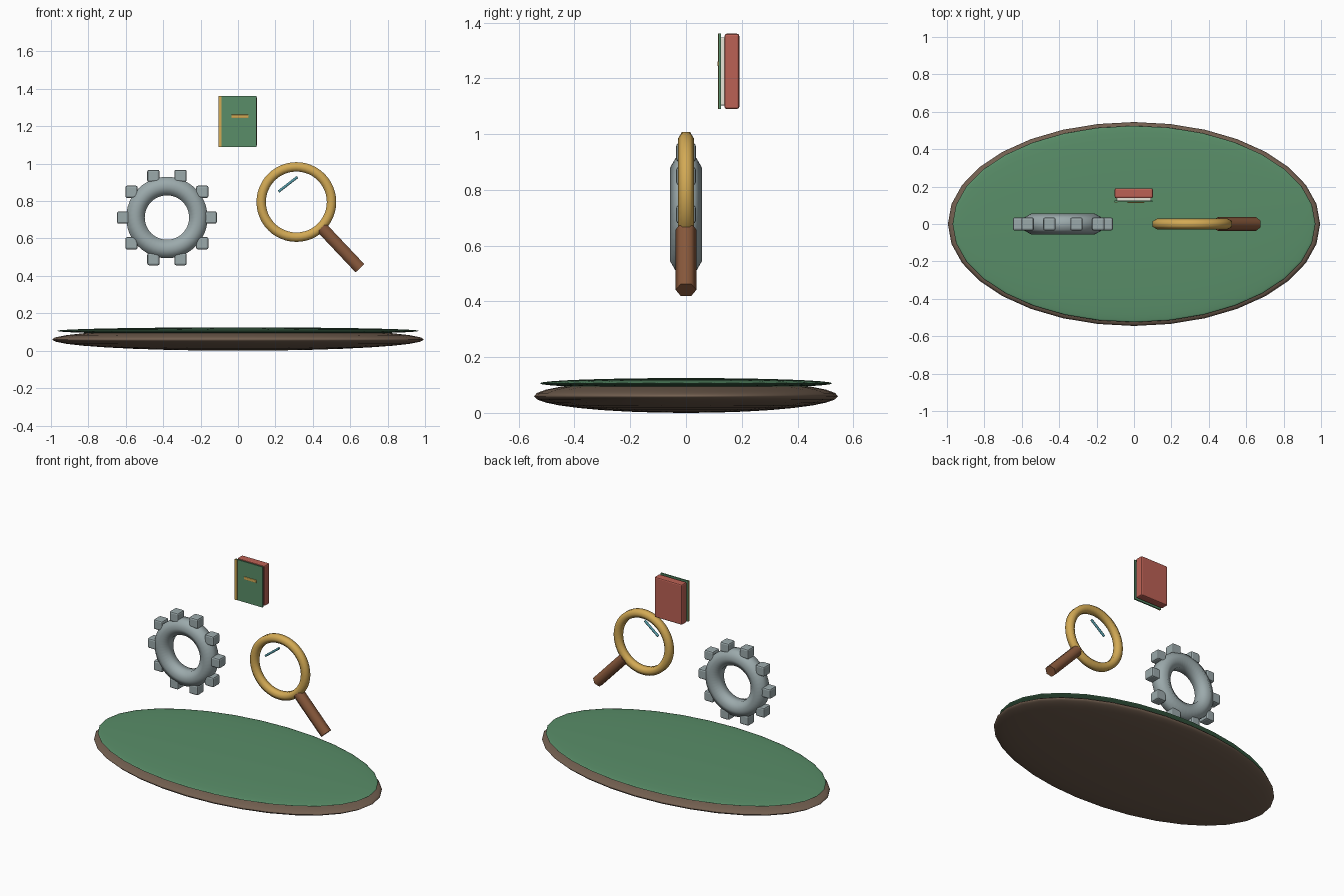
import bpy, bmesh, math
from mathutils import Vector

if "Cube" in bpy.data.objects:
    bpy.data.objects.remove(bpy.data.objects["Cube"])


def mat(name, rgb):
    m = bpy.data.materials.new(name)
    m.diffuse_color = (*rgb, 1)
    m.use_nodes = True
    m.node_tree.nodes["Principled BSDF"].inputs["Base Color"].default_value = m.diffuse_color
    return m


GREEN = mat("green", (0.10, 0.27, 0.14))
WOOD = mat("dark_wood", (0.17, 0.115, 0.08))
BROWN = mat("handle_brown", (0.25, 0.10, 0.045))
GOLD = mat("gold", (0.65, 0.40, 0.09))
STEEL = mat("steel", (0.33, 0.40, 0.41))
RED = mat("red", (0.50, 0.12, 0.09))
PAPER = mat("paper", (0.80, 0.78, 0.68))
TEAL = mat("teal", (0.09, 0.32, 0.38))


def finish(name, m, angle=None):
    o = bpy.context.object
    o.name = name
    o.data.materials.append(m)
    if angle:
        bpy.ops.object.shade_smooth_by_angle(angle=math.radians(angle))
    return o


def disc(name, z, size, m):
    bpy.ops.mesh.primitive_uv_sphere_add(segments=32, ring_count=16, radius=1, location=(0, 0, z))
    bpy.context.object.scale = size
    return finish(name, m, 180)


def box(name, x, y, z, m, bevel=0):
    """Box from (min, max) pairs, optionally bevelled."""
    bpy.ops.mesh.primitive_cube_add(size=1, location=[sum(p) / 2 for p in (x, y, z)])
    bpy.context.object.scale = [p[1] - p[0] for p in (x, y, z)]
    bpy.ops.object.transform_apply(location=False, rotation=False, scale=True)
    o = finish(name, m)
    if bevel:
        b = o.modifiers.new("bevel", "BEVEL")
        b.width, b.segments = bevel, 2
    return o


def rod(name, a, b, r, m):
    """Six-sided rod between two points in an xz plane."""
    a, b = Vector(a), Vector(b)
    d = b - a
    bpy.ops.mesh.primitive_cylinder_add(vertices=6, radius=r, depth=d.length,
                                        location=(a + b) / 2,
                                        rotation=(0, math.atan2(d.x, d.z), 0))
    return finish(name, m, 65)


def ring(name, centre, R, r, m, n=48, k=6):
    """Upright ring with a hexagonal section, points facing front and back."""
    bm = bmesh.new()
    rows = []
    for i in range(n):
        a = 2 * math.pi * i / n
        row = []
        for j in range(k):
            t = math.pi / 2 + 2 * math.pi * j / k
            d = R + r * math.cos(t)
            row.append(bm.verts.new((d * math.cos(a), r * math.sin(t), d * math.sin(a))))
        rows.append(row)
    for i in range(n):
        p, q = rows[i], rows[(i + 1) % n]
        for j in range(k):
            f = bm.faces.new((p[j], q[j], q[(j + 1) % k], p[(j + 1) % k]))
            f.smooth = True
    bmesh.ops.recalc_face_normals(bm, faces=bm.faces)
    me = bpy.data.meshes.new(name)
    bm.to_mesh(me)
    bm.free()
    o = bpy.data.objects.new(name, me)
    o.location = centre
    me.materials.append(m)
    bpy.context.collection.objects.link(o)


# oval base with felt top
disc("base", 0.06, (0.995, 0.545, 0.06), WOOD)
disc("felt_top", 0.106, (0.97, 0.525, 0.019), GREEN)

# gear: ring plus ten upright block teeth
GX, GZ = -0.38, 0.712
ring("gear_ring", (GX, 0, GZ), 0.168, 0.057, STEEL)
for i in range(10):
    a = math.tau * i / 10
    x, z = GX + 0.234 * math.cos(a), GZ + 0.234 * math.sin(a)
    box(f"gear_tooth_{i}", (x - 0.033, x + 0.033), (-0.035, 0.035),
        (z - 0.033, z + 0.033), STEEL, 0.01)

# magnifying glass
ring("lens_rim", (0.312, 0, 0.795), 0.188, 0.029, GOLD)
rod("lens_handle", (0.447, 0, 0.658), (0.652, 0, 0.441), 0.037, BROWN)
rod("lens_glint", (0.217, -0.018, 0.851), (0.318, -0.018, 0.929), 0.008, TEAL)

# book
box("book_back", (-0.103, 0.101), (0.138, 0.191), (1.09, 1.36), RED, 0.008)
box("book_pages", (-0.093, 0.091), (0.122, 0.15), (1.103, 1.347), PAPER, 0.004)
box("book_cover", (-0.104, 0.1), (0.117, 0.126), (1.09, 1.361), GREEN)
box("book_spine_band", (-0.104, -0.087), (0.114, 0.124), (1.09, 1.361), GOLD)
box("book_clasp", (-0.036, 0.056), (0.113, 0.122), (1.243, 1.262), GOLD, 0.003)
